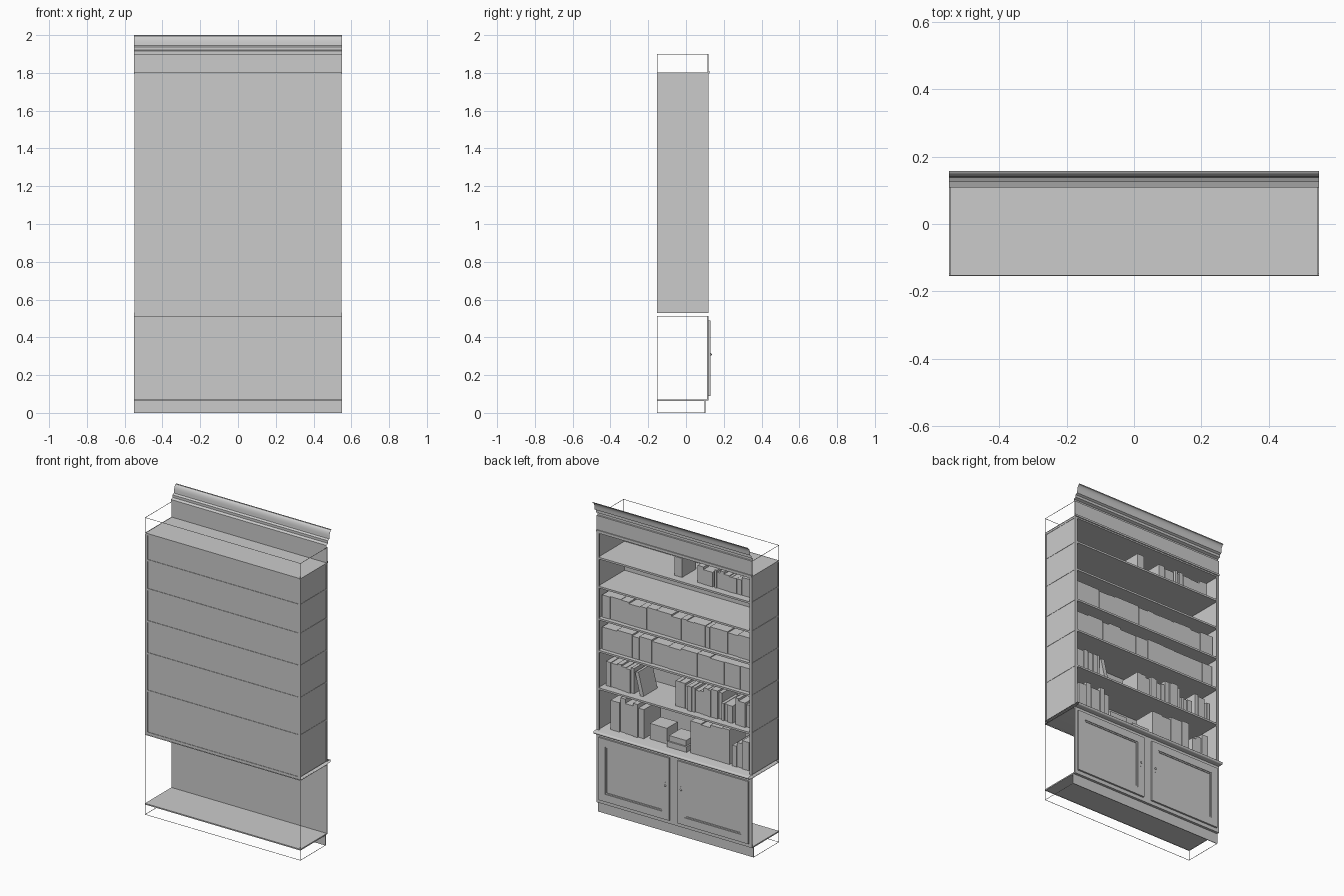
import bpy, bmesh, math, random
from mathutils import Matrix

if "Cube" in bpy.data.objects:
    bpy.data.objects.remove(bpy.data.objects["Cube"])

random.seed(4)


def finish(name, bm, smooth=False):
    me = bpy.data.meshes.new(name)
    bmesh.ops.recalc_face_normals(bm, faces=bm.faces)
    bm.to_mesh(me)
    bm.free()
    ob = bpy.data.objects.new(name, me)
    bpy.context.collection.objects.link(ob)
    if smooth:
        bpy.context.view_layer.objects.active = ob
        ob.select_set(True)
        bpy.ops.object.shade_smooth_by_angle(angle=math.radians(35))
        ob.select_set(False)
    return ob


def add_box(bm, x0, x1, y0, y1, z0, z1, lean=0):
    m = Matrix.Translation(((x0 + x1) / 2, (y0 + y1) / 2, z0))
    m = m @ Matrix.Rotation(lean, 4, 'Y')
    m = m @ Matrix.Translation((0, 0, (z1 - z0) / 2))
    m = m @ Matrix.Diagonal((x1 - x0, y1 - y0, z1 - z0, 1))
    bmesh.ops.create_cube(bm, size=1, matrix=m)


def boxes(name, items):
    bm = bmesh.new()
    for it in items:
        add_box(bm, *it)
    return finish(name, bm)


def sheet(name, profile, half):
    """Sweep an open (y, z) profile along x."""
    bm = bmesh.new()
    a = [bm.verts.new((-half, y, z)) for y, z in profile]
    b = [bm.verts.new((half, y, z)) for y, z in profile]
    for i in range(len(profile) - 1):
        bm.faces.new((a[i], a[i + 1], b[i + 1], b[i]))
    return finish(name, bm, True)


W, BACK, FRONT = 0.55, -0.154, 0.118
levels = [0.53, 0.795, 1.035, 1.24, 1.445, 1.63, 1.795]

# plinth and lower cabinet: open at the back and sides, thin edge rods only
boxes("plinth_front", [(-W, W, 0.098, 0.102, 0, 0.066)])
boxes("cabinet_floor", [(-W, W, BACK, FRONT, 0.066, 0.072)])
boxes("cabinet_front", [(-W, W, FRONT - 0.006, FRONT, 0.07, 0.512)])


def rods(name, y1, z0, z1, t=0.002):
    items = []
    for s in (-1, 1):
        xs = sorted((s * W, s * (W - t)))
        items.append((*xs, BACK, BACK + t, z0, z1))
        for z in (z0, z1 - t):
            items.append((*xs, BACK, y1, z, z + t))
    for z in (z0, z1 - t):
        items.append((-W, W, BACK, BACK + t, z, z + t))
    boxes(name, items)


rods("plinth_edges", 0.10, 0, 0.066)
rods("cabinet_edges", FRONT, 0.07, 0.512)
rods("header_edges", FRONT, 1.80, 1.90)

# doors: frame rails, inner bead, raised panel and small pull
for s, side in ((1, "left"), (-1, "right")):
    def span(a, b):
        return sorted((s * a, s * b))
    parts = []
    xa, xb, za, zb = 0.03, 0.53, 0.09, 0.49
    for inset, w, top in ((0, 0.048, 0.129), (0.048, 0.008, 0.125)):
        l, r, b, t = xa + inset, xb - inset, za + inset, zb - inset
        for a0, a1, c0, c1 in ((l, l + w, b, t), (r - w, r, b, t),
                               (l + w, r - w, b, b + w), (l + w, r - w, t - w, t)):
            parts.append((*span(a0, a1), FRONT - 0.001, top, c0, c1))
    parts.append((*span(0.083, 0.477), FRONT - 0.001, 0.121, 0.143, 0.437))
    boxes(side + "_door", parts)
    bm = bmesh.new()
    bmesh.ops.create_uvsphere(bm, u_segments=12, v_segments=8, radius=0.006,
                              matrix=Matrix.Translation((s * 0.055, 0.131, 0.31)))
    add_box(bm, *span(0.051, 0.059), 0.128, 0.131, 0.285, 0.33)
    finish(side + "_door_pull", bm, True)

# counter slab with rounded front edge
arc = [(0.142 + 0.009 * math.cos(a), 0.523 + 0.009 * math.sin(a))
       for a in [math.radians(d) for d in range(-90, 91, 30)]]
sheet("counter", [(BACK, 0.532), (BACK, 0.514)] + arc + [(BACK, 0.532)], W)

# upper case: back, sides, posts, shelves
boxes("case_back", [(-0.54, 0.54, -0.151, -0.147, 0.53, 1.795)])
boxes("case_sides", [(*sorted((s * 0.538, s * 0.545)), BACK + 0.002, 0.115, 0.53, 1.795)
                     for s in (-1, 1)])
boxes("case_posts", [(*sorted((s * 0.532, s * 0.549)), y, y + 0.008, 0.53, 1.795)
                     for s in (-1, 1) for y in (BACK, 0.111)])
boxes("shelves", [(-0.547, 0.547, BACK, FRONT, z - 0.006, z + 0.006)
                  for z in levels[1:]])

# header board, bead and crown moulding
boxes("header", [(-W, W, FRONT - 0.005, FRONT, 1.80, 1.90)])
boxes("header_bead", [(-W, W, FRONT - 0.003, 0.124, 1.798, 1.81)])
cove = [(0.157 - 0.018 * math.cos(math.radians(d)), 1.953 + 0.042 * math.sin(math.radians(d)))
        for d in range(0, 76, 15)]
sheet("crown", [(0.118, 1.895), (0.108, 1.90), (0.108, 1.915), (0.125, 1.922), (0.125, 1.938),
                (0.138, 1.945)] + cove + [(0.157, 1.995), (0.157, 2.0)], W)


# books
def row(x0, x1, z, h, vary, wmin, wmax, front=0.07, back=-0.09):
    items, x = [], x0
    while x < x1 - 0.012:
        w = min(random.uniform(wmin, wmax), x1 - x)
        items.append((x, x + w - 0.001, back + random.uniform(-0.02, 0.02),
                      front + random.uniform(-vary, vary) * 0.4, z,
                      z + h + random.uniform(-vary, vary)))
        x += w
    return items


z1, z2, z3, z4, z5, z6 = [0.532] + [z + 0.006 for z in levels[1:6]]
boxes("books_bottom", row(0.25, 0.49, z1, 0.20, 0.02, 0.03, 0.07)
      + [(0.10, 0.22, -0.06, 0.05, z1, z1 + 0.10),
         (-0.06, 0.08, -0.06, 0.08, z1, z1 + 0.035),
         (-0.05, 0.07, -0.05, 0.07, z1 + 0.035, z1 + 0.07)]
      + row(-0.36, -0.08, z1, 0.21, 0.015, 0.04, 0.09)
      + row(-0.50, -0.38, z1, 0.16, 0.03, 0.03, 0.05))
boxes("books_second", row(0.32, 0.52, z2, 0.16, 0.015, 0.02, 0.05)
      + [(0.25, 0.275, -0.07, 0.07, z2, z2 + 0.15, 0.25)]
      + row(-0.30, 0.03, z2, 0.16, 0.02, 0.02, 0.05)
      + row(-0.38, -0.30, z2, 0.11, 0.01, 0.02, 0.04)
      + row(-0.52, -0.40, z2, 0.16, 0.02, 0.02, 0.05))
boxes("books_third", row(-0.52, 0.53, z3, 0.145, 0.006, 0.03, 0.12, 0.09))
boxes("books_fourth", row(-0.52, 0.53, z4, 0.14, 0.006, 0.03, 0.12, 0.09))
boxes("books_top", row(-0.50, -0.25, z6, 0.105, 0.012, 0.015, 0.04)
      + row(-0.24, -0.13, z6, 0.10, 0.01, 0.05, 0.07)
      + row(-0.02, 0.04, z6, 0.12, 0.005, 0.03, 0.06))
